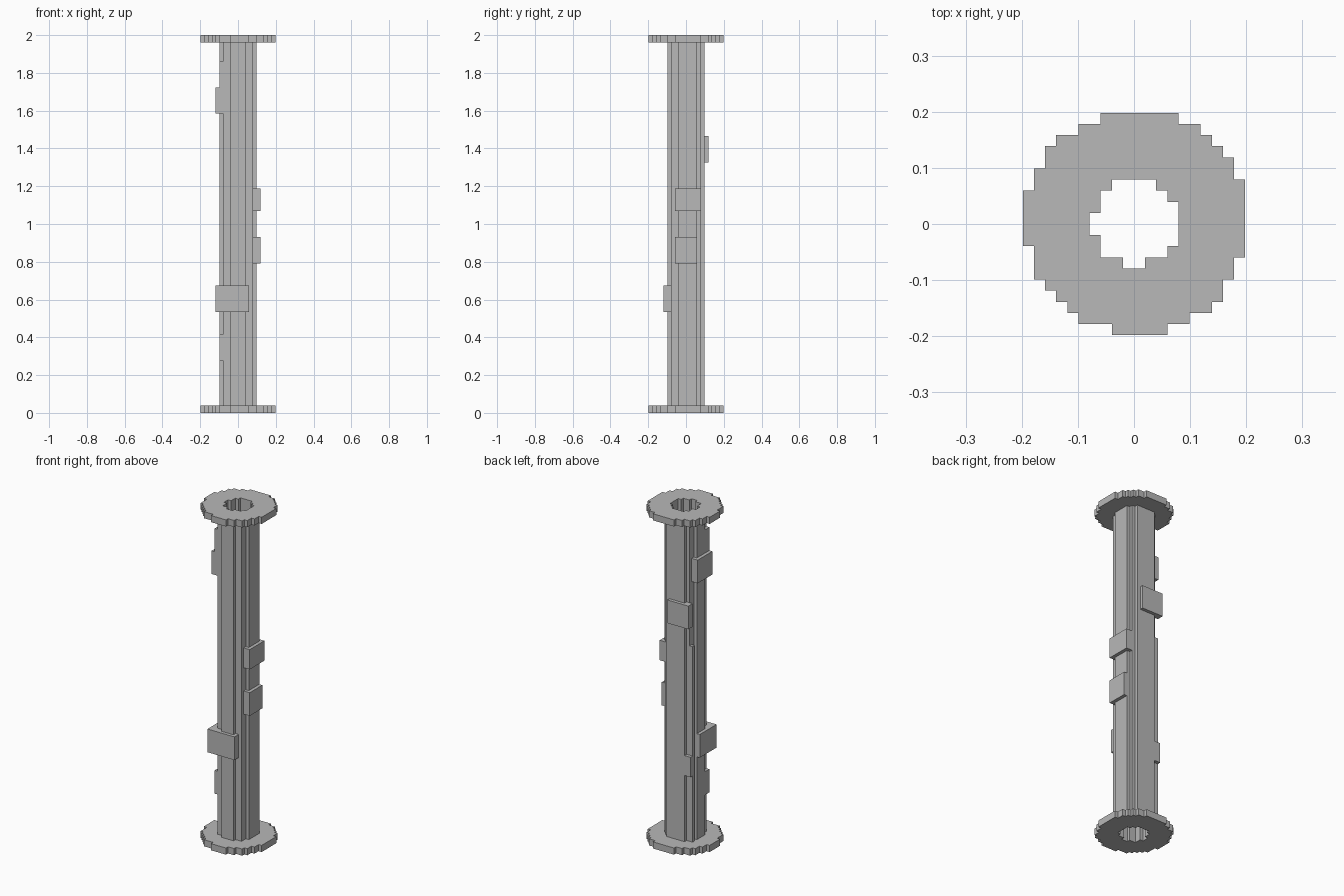
import bpy, bmesh
from mathutils import Vector

if "Cube" in bpy.data.objects:
    bpy.data.objects.remove(bpy.data.objects["Cube"])

S = 2 / 101          # edge of one block: the column is 101 blocks tall, 20 wide

grey = bpy.data.materials.new("stone grey")
grey.diffuse_color = (0.48, 0.48, 0.48, 1)
grey.use_nodes = True
grey.node_tree.nodes["Principled BSDF"].inputs["Base Color"].default_value = grey.diffuse_color

# Row spans (first column, end column), listed from back to front
FLANGE = [(7, 14), (5, 16), (3, 17), (2, 18), (2, 19), (1, 19), (1, 20),
          (0, 20), (0, 20), (0, 20), (0, 20), (0, 20), (1, 20), (1, 19),
          (1, 19), (2, 18), (3, 18), (4, 17), (5, 15), (8, 13)]
BORE = [(8, 12), (7, 13), (7, 14), (6, 14), (6, 14), (7, 14), (7, 13), (9, 11)]
TUBE = [(7, 13), (6, 14), (6, 15), (5, 15), (5, 15), (5, 15), (5, 15),
        (6, 14), (6, 14), (8, 12)]


def disc(spans, first_row):
    """Flat set of cells from row spans."""
    return {(x, 19 - first_row - i) for i, (a, b) in enumerate(spans)
            for x in range(a, b)}


def extrude(cells, z0, z1):
    return {(x, y, z) for x, y in cells for z in range(z0, z1)}


def box(x0, x1, y0, y1, z0, z1):
    return {(x, y, z) for x in range(x0, x1) for y in range(y0, y1)
            for z in range(z0, z1)}


bore = disc(BORE, 6)
ring = disc(FLANGE, 0) - bore
tube = disc(TUBE, 5) - bore

parts = {
    "bottom_flange": extrude(ring, 0, 2),
    "top_flange": extrude(ring, 99, 101),
    "tube": extrude(tube, 2, 99),
    # raised plates around the tube
    "left_upper_plate": box(4, 6, 6, 13, 80, 87),
    "right_upper_plate": box(15, 16, 7, 14, 54, 60) | box(14, 15, 7, 14, 54, 60),
    "right_lower_plate": box(15, 16, 7, 13, 40, 47) | box(14, 15, 7, 13, 40, 47),
    "back_plate": box(5, 12, 14, 16, 67, 74),
    "corner_plate": box(4, 13, 4, 6, 27, 34) | box(4, 6, 4, 12, 27, 34),
    # small ribs filling the rounded corners
    "upper_corner_rib": box(5, 7, 6, 8, 87, 94),
    "lower_corner_rib": box(5, 7, 6, 8, 14, 21),
    "back_corner_rib": box(5, 6, 13, 14, 2, 61) | box(5, 7, 14, 15, 22, 28),
}

# Each block belongs to one part only, and never blocks the bore
taken = set()
for name in parts:
    parts[name] = {c for c in parts[name]
                   if c not in taken and (c[0], c[1]) not in bore}
    taken |= parts[name]


def build(name, cells):
    """Mesh the exposed sides of the blocks; front and under sides stay as single tiles."""
    bm = bmesh.new()
    shared = {}

    def vert(p, loose):
        if loose or p not in shared:
            v = bm.verts.new(((p[0] - 10) * S, (p[1] - 10) * S, p[2] * S))
            if loose:
                return v
            shared[p] = v
        return shared[p]

    for c in sorted(cells):
        for axis in range(3):
            for side in (0, 1):
                n = list(c)
                n[axis] += 1 if side else -1
                if tuple(n) in taken:
                    continue
                u, w = (axis + 1) % 3, (axis + 2) % 3
                corners = []
                for du, dw in ((0, 0), (1, 0), (1, 1), (0, 1)):
                    p = list(c)
                    p[axis] += side
                    p[u] += du
                    p[w] += dw
                    corners.append(tuple(p))
                if not side:
                    corners.reverse()
                loose = side == 0 and axis in (1, 2)
                bm.faces.new([vert(p, loose) for p in corners])

    mesh = bpy.data.meshes.new(name)
    bm.to_mesh(mesh)
    bm.free()
    mesh.materials.append(grey)
    bpy.context.collection.objects.link(bpy.data.objects.new(name, mesh))


for name, cells in parts.items():
    build(name, cells)
